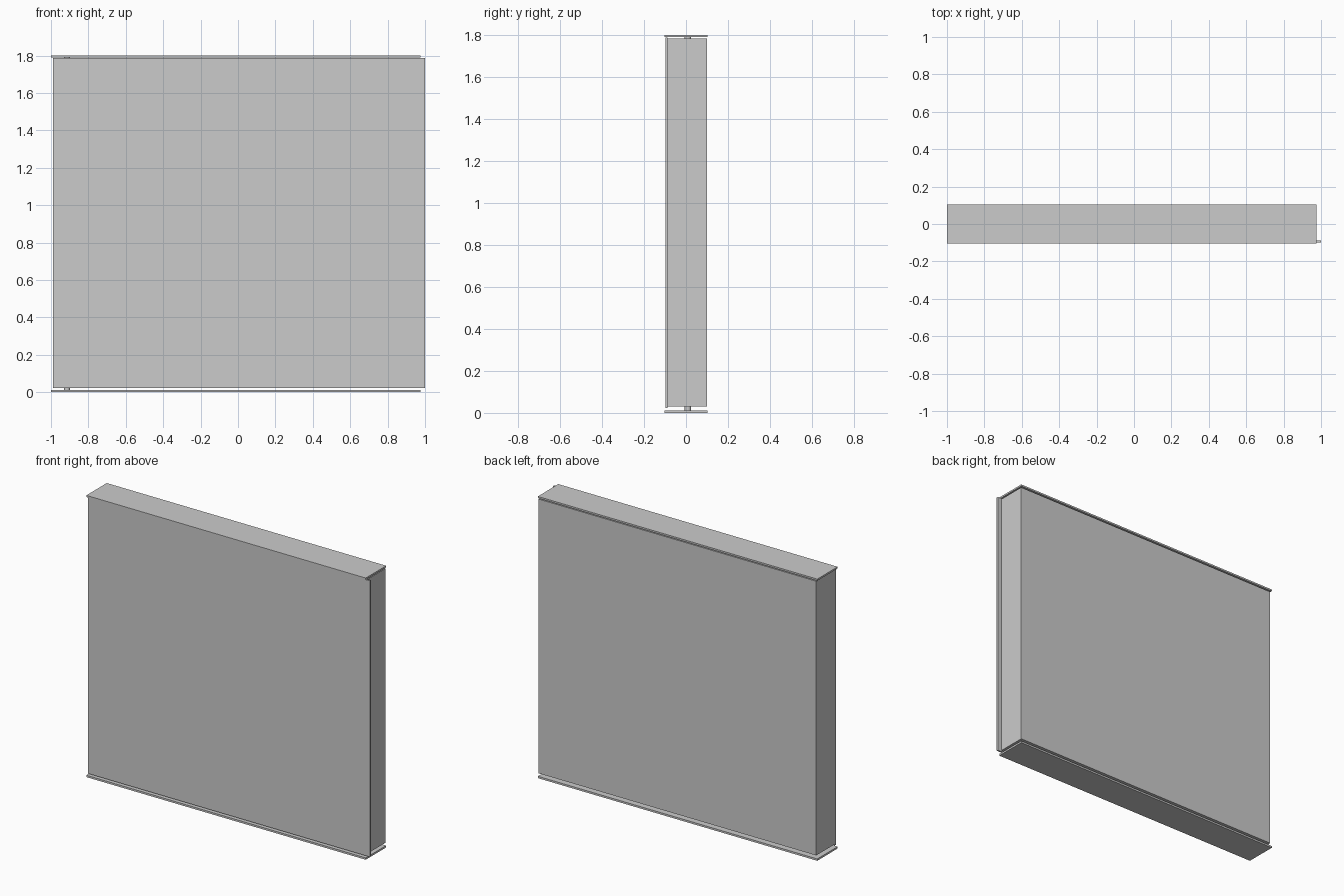
import bpy

if "Cube" in bpy.data.objects:
    bpy.data.objects.remove(bpy.data.objects["Cube"])


def box(name, x, y, z):
    """Axis-aligned box from (min, max) ranges."""
    bpy.ops.mesh.primitive_cube_add(size=1, location=[sum(r) / 2 for r in (x, y, z)])
    ob = bpy.context.object
    ob.name = name
    ob.scale = [r[1] - r[0] for r in (x, y, z)]
    bpy.ops.object.transform_apply(location=False, rotation=False, scale=True)
    return ob


def pivot(name, z):
    """Short upright pivot pin between the leaf and a plate."""
    bpy.ops.mesh.primitive_cylinder_add(
        vertices=24, radius=0.015, depth=z[1] - z[0],
        location=(-0.914, 0.009, sum(z) / 2))
    bpy.context.object.name = name
    bpy.ops.object.shade_smooth_by_angle()


# Floor and head plates
PLATE_X, PLATE_Y = (-1.0, 0.975), (-0.103, 0.103)
box("bottom_plate", PLATE_X, PLATE_Y, (0.0, 0.012))
box("top_plate", PLATE_X, PLATE_Y, (1.789, 1.8))

# Thick door leaf and the thin facing that overhangs its free edge
box("door_leaf", (-0.99, 0.972), (-0.087, 0.099), (0.03, 1.782))
box("front_facing", (-0.99, 1.0), (-0.098, -0.0875), (0.023, 1.787))

# Pivot pins at the hinge end
pivot("bottom_pivot", (0.012, 0.03))
pivot("top_pivot", (1.782, 1.789))
